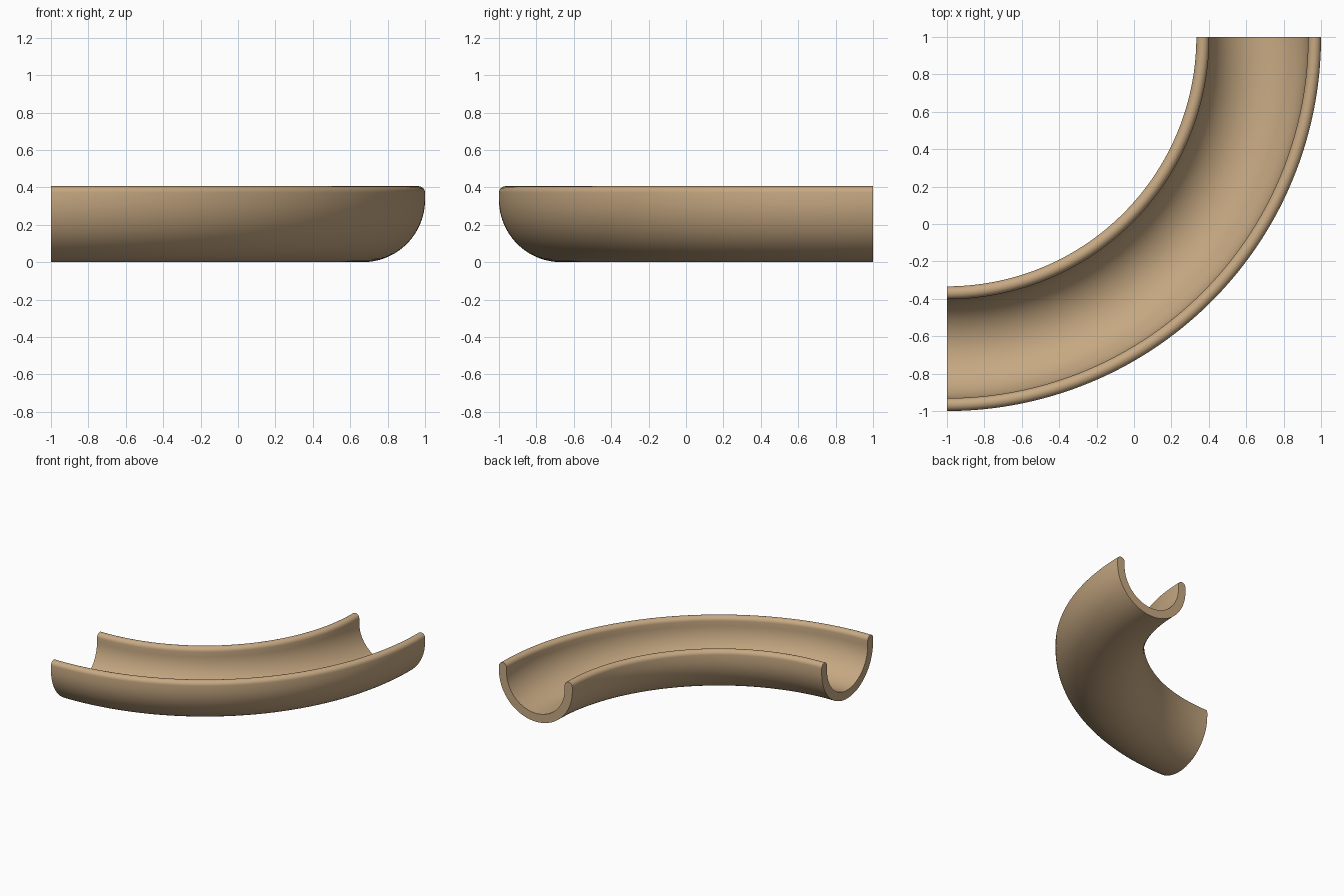
import bpy, bmesh, math
from mathutils import Matrix, Vector

if "Cube" in bpy.data.objects:
    bpy.data.objects.remove(bpy.data.objects["Cube"])

BEND = 5 / 3            # radius of the trough centreline
OUT, WALL = 1 / 3, 0.069
INN = OUT - WALL
LIP = WALL / 2
LIP_Z = 0.406 - LIP     # height of the lip centres
ARC, LIP_ARC, TURN = 48, 12, 96


def arc(cx, cz, r, a0, a1, n):
    """Points on an arc in the section plane, angles in degrees."""
    return [(cx + r * math.cos(math.radians(a0 + (a1 - a0) * i / n)),
             cz + r * math.sin(math.radians(a0 + (a1 - a0) * i / n)))
            for i in range(n + 1)]


# U-shaped section: outer bowl, rounded lip, inner bowl, rounded lip
mid = OUT - LIP
section = (arc(0, OUT, OUT, 180, 360, ARC)
           + arc(mid, LIP_Z, LIP, 0, 180, LIP_ARC)
           + arc(0, OUT, INN, 360, 180, ARC)
           + arc(-mid, LIP_Z, LIP, 0, 180, LIP_ARC))

# Sweep the section through a quarter turn about the corner
corner = Vector((-1, 1, 0))
bm = bmesh.new()
rings = []
for i in range(TURN + 1):
    turn = Matrix.Rotation(-math.pi / 2 * (1 - i / TURN), 3, 'Z')
    rings.append([bm.verts.new(corner + turn @ Vector((BEND + x, 0, z)))
                  for x, z in section])
n = len(section)
for a, b in zip(rings, rings[1:]):
    for j in range(n):
        k = (j + 1) % n
        bm.faces.new((a[j], a[k], b[k], b[j]))

# Flat U-shaped ends
bm.faces.new(rings[0])
bm.faces.new(rings[-1])
bmesh.ops.recalc_face_normals(bm, faces=bm.faces[:])

mesh = bpy.data.meshes.new("curved_trough")
bm.to_mesh(mesh)
bm.free()
trough = bpy.data.objects.new("curved_trough", mesh)
bpy.context.collection.objects.link(trough)

tan = bpy.data.materials.new("tan")
tan.diffuse_color = (0.565, 0.392, 0.223, 1)
tan.use_nodes = True
tan.node_tree.nodes["Principled BSDF"].inputs["Base Color"].default_value = tan.diffuse_color
mesh.materials.append(tan)

bpy.context.view_layer.objects.active = trough
trough.select_set(True)
bpy.ops.object.shade_smooth_by_angle(angle=math.radians(35))
